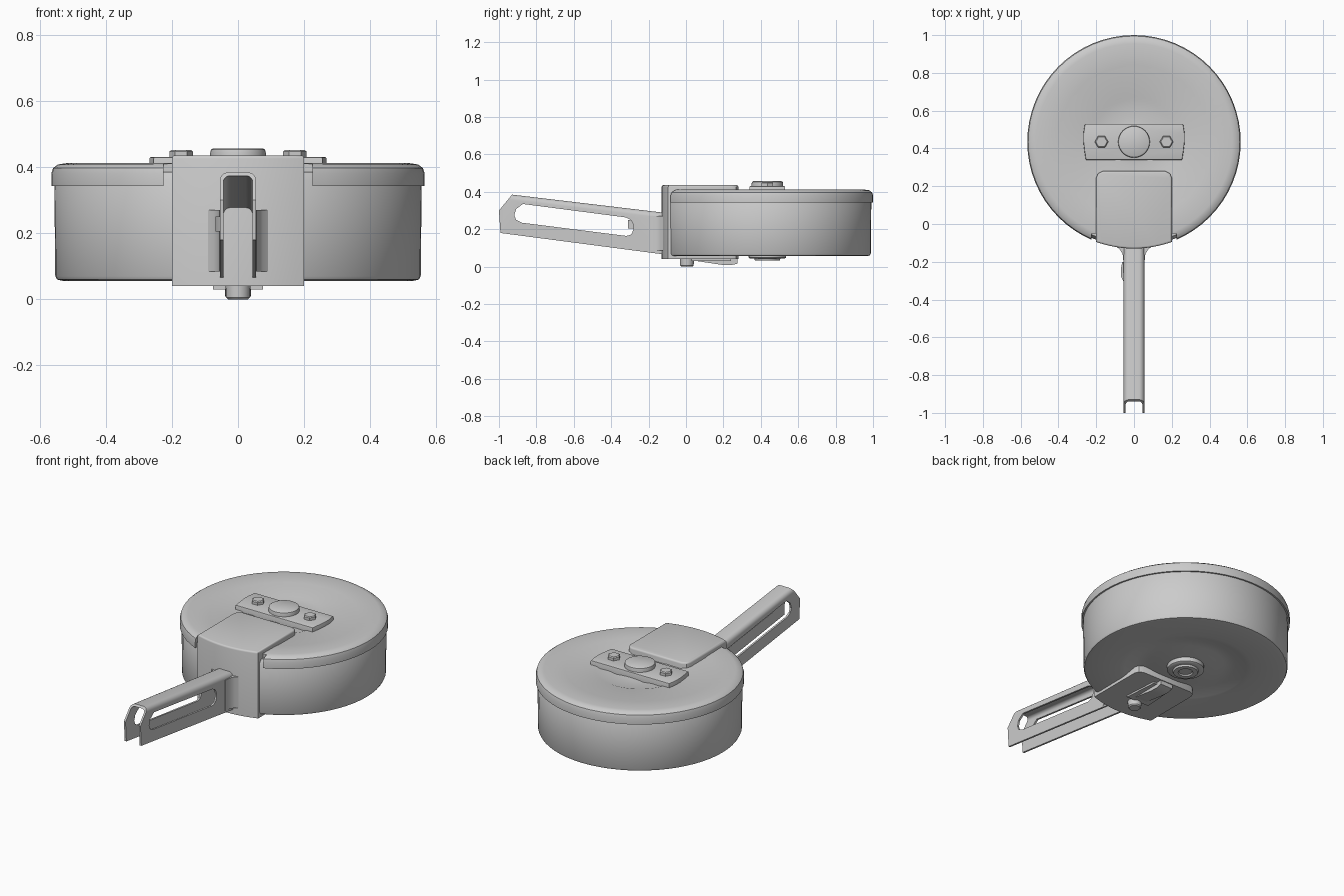
import bpy, bmesh, math
from mathutils import Vector

if "Cube" in bpy.data.objects:
    bpy.data.objects.remove(bpy.data.objects["Cube"])

CY = 0.435  # drum centre in y


def finish(bm, name, smooth=35):
    bmesh.ops.remove_doubles(bm, verts=bm.verts, dist=1e-5)
    bmesh.ops.recalc_face_normals(bm, faces=bm.faces)
    me = bpy.data.meshes.new(name)
    bm.to_mesh(me)
    bm.free()
    ob = bpy.data.objects.new(name, me)
    bpy.context.collection.objects.link(ob)
    shade(ob, smooth)
    return ob


def shade(ob, angle=35):
    bpy.ops.object.select_all(action='DESELECT')
    ob.select_set(True)
    bpy.context.view_layer.objects.active = ob
    bpy.ops.object.shade_smooth_by_angle(angle=math.radians(angle))


def lathe(name, profile, x=0.0, y=CY, steps=64):
    """Spin an (r, z) profile around a vertical axis."""
    bm = bmesh.new()
    vs = [bm.verts.new((x + r, y, z)) for r, z in profile]
    es = [bm.edges.new(p) for p in zip(vs, vs[1:])]
    bmesh.ops.spin(bm, geom=vs + es, cent=(x, y, 0), axis=(0, 0, 1),
                   angle=math.tau, steps=steps)
    return finish(bm, name)


def prism(name, pts, axis, lo, hi, bevel=0.0, pick=None, segs=3):
    """Extrude an outline along x (points are y,z) or z (points are x,y)."""
    bm = bmesh.new()
    place = (lambda a, b, c: (c, a, b)) if axis == 'x' else (lambda a, b, c: (a, b, c))
    f = bm.faces.new([bm.verts.new(place(a, b, lo)) for a, b in pts])
    ext = bmesh.ops.extrude_face_region(bm, geom=[f])
    move = Vector((hi - lo, 0, 0) if axis == 'x' else (0, 0, hi - lo))
    bmesh.ops.translate(bm, vec=move, verts=[v for v in ext['geom'] if isinstance(v, bmesh.types.BMVert)])
    if bevel:
        edges = [e for e in bm.edges if pick(e.verts[0].co, e.verts[1].co)]
        bmesh.ops.bevel(bm, geom=edges, offset=bevel, segments=segs, profile=0.5, affect='EDGES')
    return finish(bm, name)


def cut(ob, cutter):
    cutter.hide_render = True
    m = ob.modifiers.new("cut", 'BOOLEAN')
    m.operation, m.solver, m.object = 'DIFFERENCE', 'EXACT', cutter
    bpy.context.view_layer.objects.active = ob
    bpy.ops.object.modifier_apply(modifier=m.name)
    bpy.data.objects.remove(cutter)
    shade(ob)


# drum body with stepped underside
lathe("drum_body", [(0, 0.072), (0.17, 0.072), (0.21, 0.08), (0.27, 0.078), (0.33, 0.062),
                    (0.36, 0.058), (0.53, 0.056), (0.548, 0.06), (0.553, 0.07),
                    (0.556, 0.36), (0.54, 0.385), (0, 0.37)])

# lid with rolled lip and shallow rings, notched where the bracket wraps over
lid = lathe("lid", [(0, 0.40), (0.09, 0.40), (0.13, 0.393), (0.17, 0.40), (0.22, 0.398), (0.24, 0.405),
                    (0.39, 0.406), (0.405, 0.409), (0.52, 0.412), (0.545, 0.408), (0.56, 0.397),
                    (0.565, 0.38), (0.565, 0.343), (0.55, 0.343), (0.55, 0.36), (0, 0.36)])
cut(lid, prism("lid_notch", [(-0.225, -0.3), (0.225, -0.3), (0.225, -0.05), (-0.225, -0.05)],
               'z', 0.3, 0.5))

# bracket clamped over the front of the drum
arc = [(0.2 * i / 8, -0.13 + 0.035 * (i / 8) ** 2) for i in range(-8, 9)]
prism("bracket", arc + [(0.2, 0.245), (0.19, 0.268), (0.165, 0.28),
                        (-0.165, 0.28), (-0.19, 0.268), (-0.2, 0.245)],
      'z', 0.04, 0.436, 0.01, lambda a, b: a.z > 0.43 and b.z > 0.43)

# hollow folded handle, open below and at the tip, slotted through both sides
top_edge = lambda a, b: abs(a.x - b.x) < 1e-4 and abs(a.y - b.y) > 0.3 and min(a.z, b.z) > 0.22
handle = prism("handle", [(-0.115, 0.065), (-0.115, 0.288), (-0.93, 0.385), (-1.0, 0.30), (-0.992, 0.18)],
               'x', -0.055, 0.055, 0.028, top_edge, 5)
cut(handle, prism("handle_hollow", [(-0.125, -0.1), (-0.125, 0.277), (-1.1, 0.393), (-1.1, -0.1)],
                  'x', -0.044, 0.044, 0.02, top_edge, 5))
cut(handle, prism("handle_slot", [(-0.918, 0.275), (-0.908, 0.308), (-0.872, 0.335), (-0.32, 0.263),
                                  (-0.293, 0.248), (-0.282, 0.225), (-0.282, 0.195), (-0.293, 0.172),
                                  (-0.318, 0.164), (-0.878, 0.235), (-0.908, 0.25)],
                  'x', -0.2, 0.2))

# flared collar pieces where the handle sides meet the bracket
for s in (-1, 1):
    flare = [(s * x, y) for x, y in
             [(0.05, -0.2), (0.056, -0.2), (0.06, -0.16), (0.075, -0.135), (0.10, -0.115), (0.05, -0.115)]]
    prism("handle_flare", flare, 'z', 0.085, 0.27)

# small catch on the left side of the handle
prism("handle_catch", [(-0.052, -0.2), (-0.062, -0.2), (-0.068, -0.23), (-0.068, -0.28), (-0.052, -0.31)],
      'z', 0.205, 0.25)

# cross plate on the lid with bowed ends
end = [(0.25, 0.34), (0.262, 0.385), (0.268, 0.435), (0.268, 0.48), (0.26, 0.53)]
end = [(0.262, 0.34), (0.255, 0.34)][1:] + end[1:]
prism("lid_plate", end + [(-x, y) for x, y in reversed(end)], 'z', 0.39, 0.431,
      0.005, lambda a, b: a.z > 0.43 and b.z > 0.43, 2)

# centre knob and hex bolts
lathe("knob", [(0, 0.457), (0.075, 0.457), (0.082, 0.453), (0.084, 0.445), (0.084, 0.42), (0, 0.42)], steps=32)
for s in (-1, 1):
    lathe("hex_bolt", [(0, 0.452), (0.03, 0.452), (0.036, 0.447), (0.036, 0.42), (0, 0.42)],
          x=s * 0.172, steps=6)

# underside hub
lathe("bottom_hub", [(0, 0.075), (0.10, 0.075), (0.10, 0.048), (0.092, 0.043), (0.07, 0.043),
                     (0.066, 0.032), (0.04, 0.032), (0.036, 0.04), (0, 0.04)], steps=32)

# latch tab and pin under the bracket
prism("latch_tab", [(0.03, 0.045), (0.03, 0.034), (0.19, 0.01), (0.24, 0.008), (0.275, 0.016), (0.275, 0.045)],
      'x', -0.04, 0.04)
prism("latch_base", [(-0.075, 0.03), (0.075, 0.03), (0.06, 0.24), (-0.06, 0.24)], 'z', 0.03, 0.045)
lathe("latch_pin", [(0, 0), (0.03, 0), (0.036, 0.006), (0.038, 0.045), (0, 0.045)], y=0.005, steps=24)
